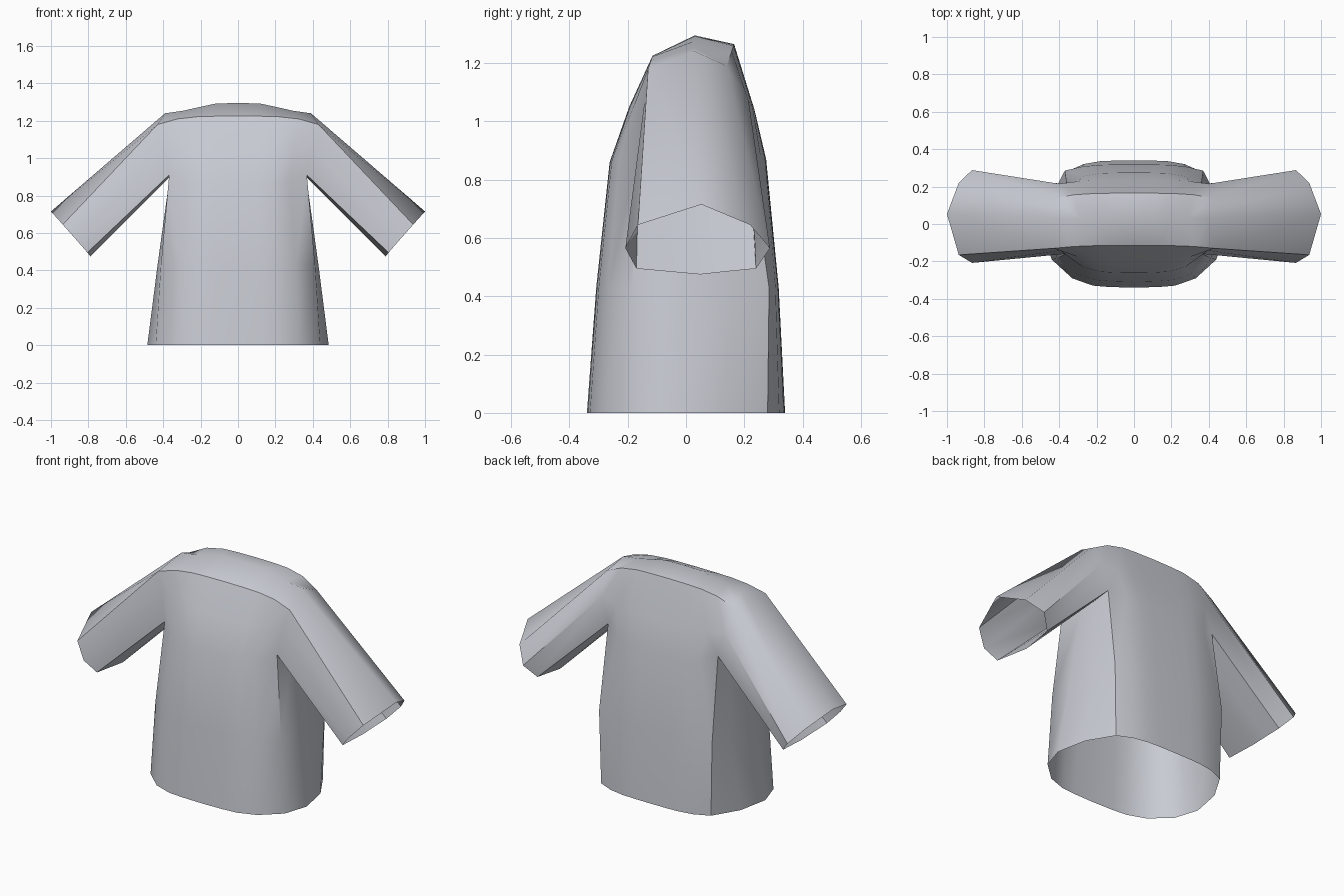
import bpy, bmesh, math

if "Cube" in bpy.data.objects:
    bpy.data.objects.remove(bpy.data.objects["Cube"])

cloth = bpy.data.materials.new("pale grey cloth")
cloth.use_nodes = True
COLOR = (0.58, 0.60, 0.65, 1)
cloth.diffuse_color = COLOR
cloth.node_tree.nodes["Principled BSDF"].inputs["Base Color"].default_value = COLOR

# Rows of the body panel, running from front hem over the shoulder to back hem:
# (y, z on the centre line), (x, y, z on the outer edge)
rows = [
    ((-.34, 0), (.44, -.19, 0)),
    ((-.308, .43), (.412, -.185, .43)),
    ((-.262, .86), (.368, -.16, .91)),
    ((-.195, 1.05), (.395, -.142, 1.07)),
    ((-.115, 1.225), (.43, -.13, 1.18)),
    ((.03, 1.295), (.39, .03, 1.24)),
    ((.165, 1.265), (.42, .14, 1.19)),
    ((.235, 1.04), (.40, .215, 1.07)),
    ((.275, .87), (.36, .215, .92)),
    ((.318, .43), (.37, .285, .43)),
    ((.34, 0), (.36, .28, 0)),
]
ACROSS = (0, .3, .5, .75, 1)           # spacing of columns in x
ROUND = (0, .02, .07, .33, 1)          # how the wall curves to the side
SLOPE = (0, .05, .35, .75, 1)          # how the shoulder line falls

# Two underarm columns between the front and back edges: hem, waist, armpit
under = [((.485, -.05, 0), (.45, .13, 0)),
         ((.43, -.02, .43), (.405, .16, .43)),
         ((.365, 0, .90), (.365, .10, .90))]

# Cuff ring, from lower front over the top to lower back, then underneath
cuff = [(.805, -.17, .495), (.866, -.208, .565), (.937, -.165, .645),
        (1, .053, .715), (.937, .22, .645), (.866, .288, .565),
        (.805, .24, .495), (.797, .14, .485), (.79, .05, .475)]

bm = bmesh.new()


def skin(lines, closed=False):
    """Join successive lines of points with quads."""
    grid = [[bm.verts.new(p) for p in line] for line in lines]
    for a, b in zip(grid, grid[1:]):
        n = len(a)
        for i in range(n if closed else n - 1):
            j = (i + 1) % n
            bm.faces.new((a[i], a[j], b[j], b[i]))


# Body front, shoulder and back
body = []
for k, ((cy, cz), (x, y, z)) in enumerate(rows):
    fz = SLOPE if k == 5 else ROUND
    body.append([(x * a, cy + (y - cy) * r, cz + (z - cz) * f)
                 for a, r, f in zip(ACROSS, ROUND, fz)])
skin(body)

# Side panel below the arm
edge = [outer for _, outer in rows]
skin([(edge[k], *under[k], edge[-1 - k]) for k in range(3)])

# Sleeve, open at the cuff
skin([edge[2:9] + [under[2][1], under[2][0]], cuff], closed=True)

# Weld the panels, mirror to the other side
bmesh.ops.remove_doubles(bm, verts=bm.verts, dist=1e-4)
half = bm.verts[:] + bm.edges[:] + bm.faces[:]
bmesh.ops.mirror(bm, geom=half, axis='X', merge_dist=1e-4)
bmesh.ops.remove_doubles(bm, verts=bm.verts, dist=1e-4)
bmesh.ops.recalc_face_normals(bm, faces=bm.faces)
crown = max(bm.faces, key=lambda f: f.calc_center_median().z)
if crown.normal.z < 0:
    bmesh.ops.reverse_faces(bm, faces=bm.faces)

mesh = bpy.data.meshes.new("shirt")
bm.to_mesh(mesh)
bm.free()
mesh.materials.append(cloth)
shirt = bpy.data.objects.new("shirt", mesh)
bpy.context.collection.objects.link(shirt)

bpy.ops.object.select_all(action='DESELECT')
shirt.select_set(True)
bpy.context.view_layer.objects.active = shirt
bpy.ops.object.shade_smooth_by_angle(angle=math.radians(40))
